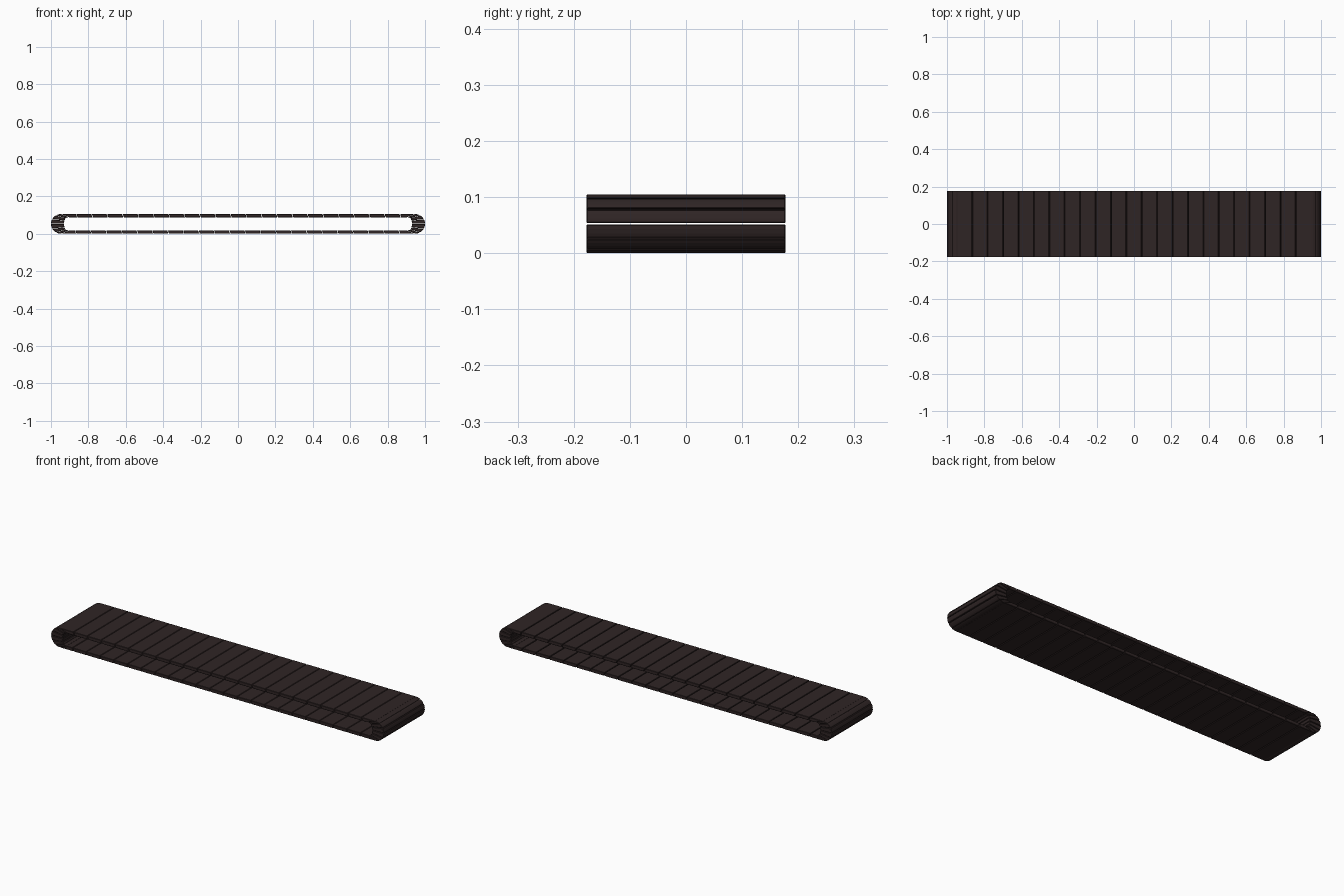
import bpy, bmesh, math

cube = bpy.data.objects.get("Cube")
if cube:
    bpy.data.objects.remove(cube, do_unlink=True)

HALF_WIDTH = 0.177
RADIUS = 0.0525        # outer radius of the end turns
TURN_X = 1 - RADIUS    # centre of each end turn
INNER_X = 0.90         # where the thick end links begin on the inside
THICK = 0.018
GAP = 0.0015
LINKS, END_LINKS = 23, 6

rubber = bpy.data.materials.new("dark_brown")
colour = (0.028, 0.018, 0.018, 1)
rubber.use_nodes = True
rubber.diffuse_color = colour
bsdf = rubber.node_tree.nodes["Principled BSDF"]
bsdf.inputs["Base Color"].default_value = colour
bsdf.inputs["Roughness"].default_value = 0.8


def add_link(bm, profile):
    """Extrude an x-z outline across the belt width."""
    front, back = ([bm.verts.new((x, y, z)) for x, z in profile]
                   for y in (-HALF_WIDTH, HALF_WIDTH))
    bm.faces.new(front)
    bm.faces.new(back)
    for i in range(len(profile)):
        j = (i + 1) % len(profile)
        bm.faces.new((front[i], front[j], back[j], back[i]))


def build(name, profiles):
    bm = bmesh.new()
    for p in profiles:
        add_link(bm, p)
    bmesh.ops.recalc_face_normals(bm, faces=bm.faces)
    mesh = bpy.data.meshes.new(name)
    bm.to_mesh(mesh)
    bm.free()
    mesh.materials.append(rubber)
    obj = bpy.data.objects.new(name, mesh)
    bpy.context.collection.objects.link(obj)
    bevel = obj.modifiers.new("edge_bevel", 'BEVEL')
    bevel.width = 0.0015
    bevel.limit_method = 'ANGLE'
    bevel.angle_limit = math.radians(40)


def outer(t):
    return TURN_X + RADIUS * math.cos(t), RADIUS + RADIUS * math.sin(t)


def inner(t):
    return (INNER_X + 0.03 * math.sqrt(max(math.cos(t), 0)),
            RADIUS + (RADIUS - THICK) * math.sin(t))


def straight_links():
    """Flat links along the top run, with slanted overlapping seams."""
    pitch = 2 * TURN_X / LINKS
    top, low = 2 * RADIUS, 2 * RADIUS - THICK
    profiles = []
    for i in range(LINKS):
        a = -TURN_X + i * pitch + GAP
        b = a + pitch - 2 * GAP
        a_in = max(a + 0.006, -INNER_X)
        b_in = min(b + 0.006, INNER_X)
        profiles.append([(a, top), (b, top), (b_in, low), (a_in, low)])
    return profiles


def turn_links():
    """Thick wedge links fanned around one end turn."""
    step = math.pi / END_LINKS
    margin = GAP / RADIUS
    profiles = []
    for i in range(END_LINKS):
        start = -math.pi / 2 + i * step + margin
        ts = [start + (step - 2 * margin) * k / 3 for k in range(4)]
        profiles.append([outer(t) for t in ts] + [inner(t) for t in reversed(ts)])
    return profiles


def half_turn(profiles):
    return [[(-x, 2 * RADIUS - z) for x, z in p] for p in profiles]


# Flat runs and end turns
build("top_run_links", straight_links())
build("bottom_run_links", half_turn(straight_links()))
build("left_turn_links", turn_links())
build("right_turn_links", half_turn(turn_links()))
